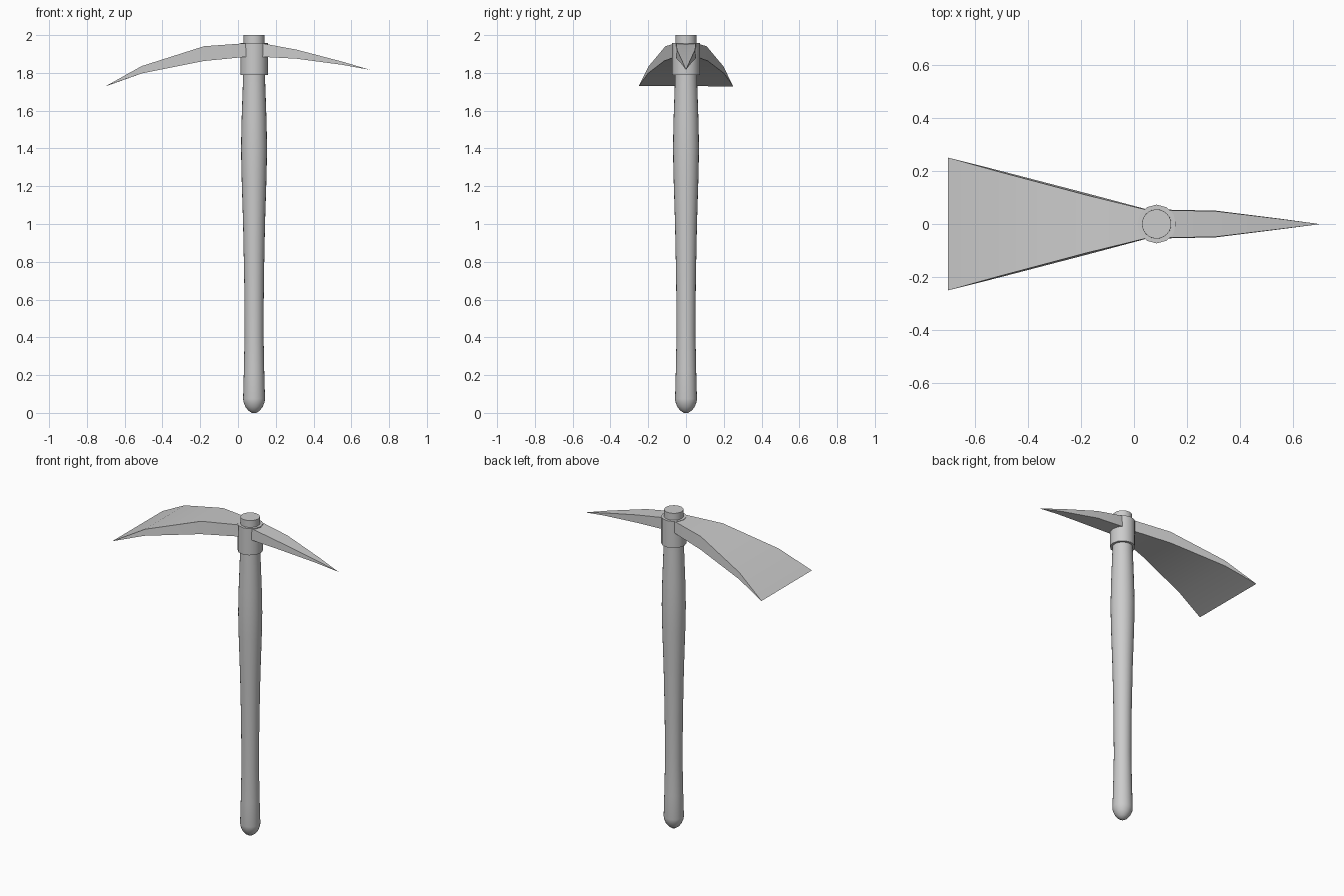
import bpy, bmesh, math

if "Cube" in bpy.data.objects:
    bpy.data.objects.remove(bpy.data.objects["Cube"])

CX = 0.085  # handle axis


def finish(name, bm, smooth=None):
    bmesh.ops.recalc_face_normals(bm, faces=bm.faces)
    me = bpy.data.meshes.new(name)
    bm.to_mesh(me)
    bm.free()
    ob = bpy.data.objects.new(name, me)
    bpy.context.collection.objects.link(ob)
    if smooth:
        bpy.ops.object.select_all(action='DESELECT')
        ob.select_set(True)
        bpy.context.view_layer.objects.active = ob
        bpy.ops.object.shade_smooth_by_angle(angle=math.radians(smooth))
    return ob


def skin(bm, rings, closed=False):
    n = len(rings[0])
    pairs = list(zip(rings, rings[1:]))
    if closed:
        pairs.append((rings[-1], rings[0]))
    for a, b in pairs:
        for i in range(n):
            j = (i + 1) % n
            bm.faces.new((a[i], a[j], b[j], b[i]))
    if not closed:
        bm.faces.new(rings[0])
        bm.faces.new(rings[-1])


def lathe(name, profile, sides, closed=False):
    bm = bmesh.new()
    rings = [[bm.verts.new((CX + r * math.sin(2 * math.pi * i / sides),
                            r * math.cos(2 * math.pi * i / sides), z))
              for i in range(sides)] for r, z in profile]
    skin(bm, rings, closed)
    return finish(name, bm, 40)


def blade(name, sections):
    # each section: x, bottom z, top z, bottom half width, top half width
    bm = bmesh.new()
    rings = [[bm.verts.new(p) for p in ((x, -wb, zb), (x, wb, zb), (x, wt, zt), (x, -wt, zt))]
             for x, zb, zt, wb, wt in sections]
    skin(bm, rings)
    bmesh.ops.remove_doubles(bm, verts=bm.verts, dist=0.0015)
    return finish(name, bm, 30)


# Turned handle with rounded butt
lathe("handle", [(0.012, 0), (0.03, 0.012), (0.046, 0.032), (0.056, 0.058), (0.058, 0.075),
                 (0.054, 0.22), (0.05, 0.42), (0.052, 0.7), (0.058, 1.0), (0.066, 1.25),
                 (0.069, 1.4), (0.066, 1.55), (0.059, 1.75), (0.056, 1.85), (0.055, 2.0)], 24)

# Metal socket around the handle
lathe("collar", [(0.073, 1.79), (0.073, 1.957), (0.05, 1.957), (0.05, 1.79)], 12, closed=True)

# Wide digging blade
blade("adze_blade", [(0.045, 1.885, 1.957, 0.056, 0.054), (-0.18, 1.863, 1.941, 0.116, 0.109),
                     (-0.51, 1.797, 1.836, 0.202, 0.197), (-0.70, 1.729, 1.73, 0.25, 0.25)])

# Pointed pick
blade("pick_spike", [(0.125, 1.885, 1.957, 0.054, 0.052), (0.31, 1.875, 1.923, 0.05, 0.048),
                     (0.55, 1.843, 1.86, 0.02, 0.019), (0.70, 1.815, 1.816, 0.0005, 0.0005)])
